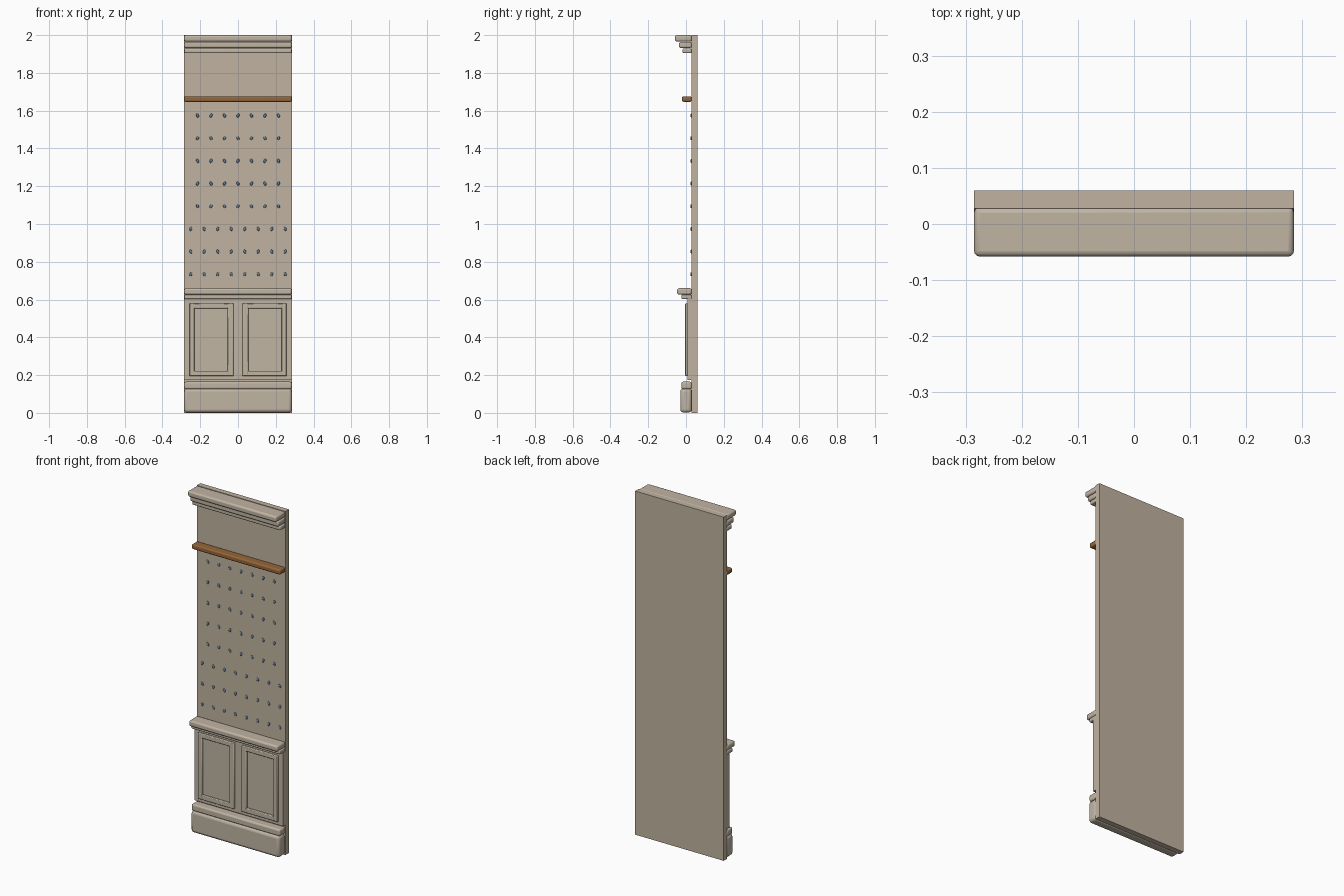
import bpy, math

cube = bpy.data.objects.get("Cube")
if cube:
    bpy.data.objects.remove(cube, do_unlink=True)


def material(name, rgb):
    m = bpy.data.materials.new(name)
    m.use_nodes = True
    m.diffuse_color = (*rgb, 1)
    m.node_tree.nodes["Principled BSDF"].inputs["Base Color"].default_value = (*rgb, 1)
    return m


BEIGE = material("warm beige paint", (0.53, 0.45, 0.35))
TRIM = material("pale trim paint", (0.53, 0.46, 0.37))
WOOD = material("brown wood", (0.30, 0.13, 0.04))
BLUE = material("slate blue", (0.13, 0.22, 0.32))

HALF = 0.285      # half width of the wall
FACE = 0.028      # y of the wall's front face
BACK = 0.06


def box(name, x, y, z, mat, bevel=0.0, segments=3):
    """Box between (min, max) pairs, with softened edges."""
    bpy.ops.mesh.primitive_cube_add(size=1)
    ob = bpy.context.object
    ob.name = name
    spans = (x, y, z)
    ob.location = [(a + b) / 2 for a, b in spans]
    ob.scale = [b - a for a, b in spans]
    bpy.ops.object.transform_apply(location=False, rotation=False, scale=True)
    ob.data.materials.append(mat)
    if bevel:
        mod = ob.modifiers.new("Soft edges", 'BEVEL')
        mod.width = bevel
        mod.segments = segments
        bpy.ops.object.shade_smooth_by_angle(angle=math.radians(40))
    return ob


def moulding(name, front, z, bevel, mat=TRIM):
    box(name, (-HALF, HALF), (front, FACE + 0.002), z, mat, bevel)


# Wall and wainscot backing
box("wall_board", (-HALF, HALF), (FACE, BACK), (0, 2), BEIGE)
box("wainscot_board", (-HALF, HALF), (0.008, FACE), (0.175, 0.605), TRIM)

# Cornice steps
moulding("cornice_top", -0.058, (1.966, 2.0), 0.010)
moulding("cornice_middle", -0.037, (1.932, 1.964), 0.009)
moulding("cornice_bottom", -0.018, (1.904, 1.929), 0.007)

# Wooden picture rail
moulding("picture_rail", -0.021, (1.647, 1.676), 0.008, WOOD)

# Chair rail
moulding("chair_rail_top", -0.047, (0.626, 0.660), 0.010)
moulding("chair_rail_bottom", -0.024, (0.603, 0.626), 0.006)

# Baseboard
moulding("baseboard_cap", -0.024, (0.126, 0.165), 0.009)
moulding("baseboard", -0.030, (0.002, 0.128), 0.016)

# Raised panel frames, mirrored about the middle
for side, sign in (("left", 1), ("right", -1)):
    def strip(part, x0, x1, z):
        x = tuple(sorted((sign * x0, sign * x1)))
        box(f"{side}_panel_{part}", x, (-0.004, 0.010), z, TRIM, 0.004, 2)
    strip("inner_stile", 0.024, 0.055, (0.195, 0.580))
    strip("outer_stile", 0.230, 0.257, (0.195, 0.580))
    strip("top_rail", 0.050, 0.235, (0.553, 0.580))
    strip("bottom_rail", 0.050, 0.235, (0.195, 0.223))

# Painted dots: upper rows of seven, lower rows of eight between them
STEP = 0.0714
for row in range(8):
    count = 7 if row < 5 else 8
    for col in range(count):
        x = (col - (count - 1) / 2) * STEP
        bpy.ops.mesh.primitive_uv_sphere_add(
            segments=12, ring_count=8, location=(x, FACE, 1.574 - 0.12 * row),
            rotation=(0, math.radians(20 if (row + col) % 2 else -20), 0))
        dot = bpy.context.object
        dot.name = f"wall_dot_{row + 1}_{col + 1}"
        dot.scale = (0.007, 0.005, 0.011)
        dot.data.materials.append(BLUE)
        bpy.ops.object.shade_smooth()
